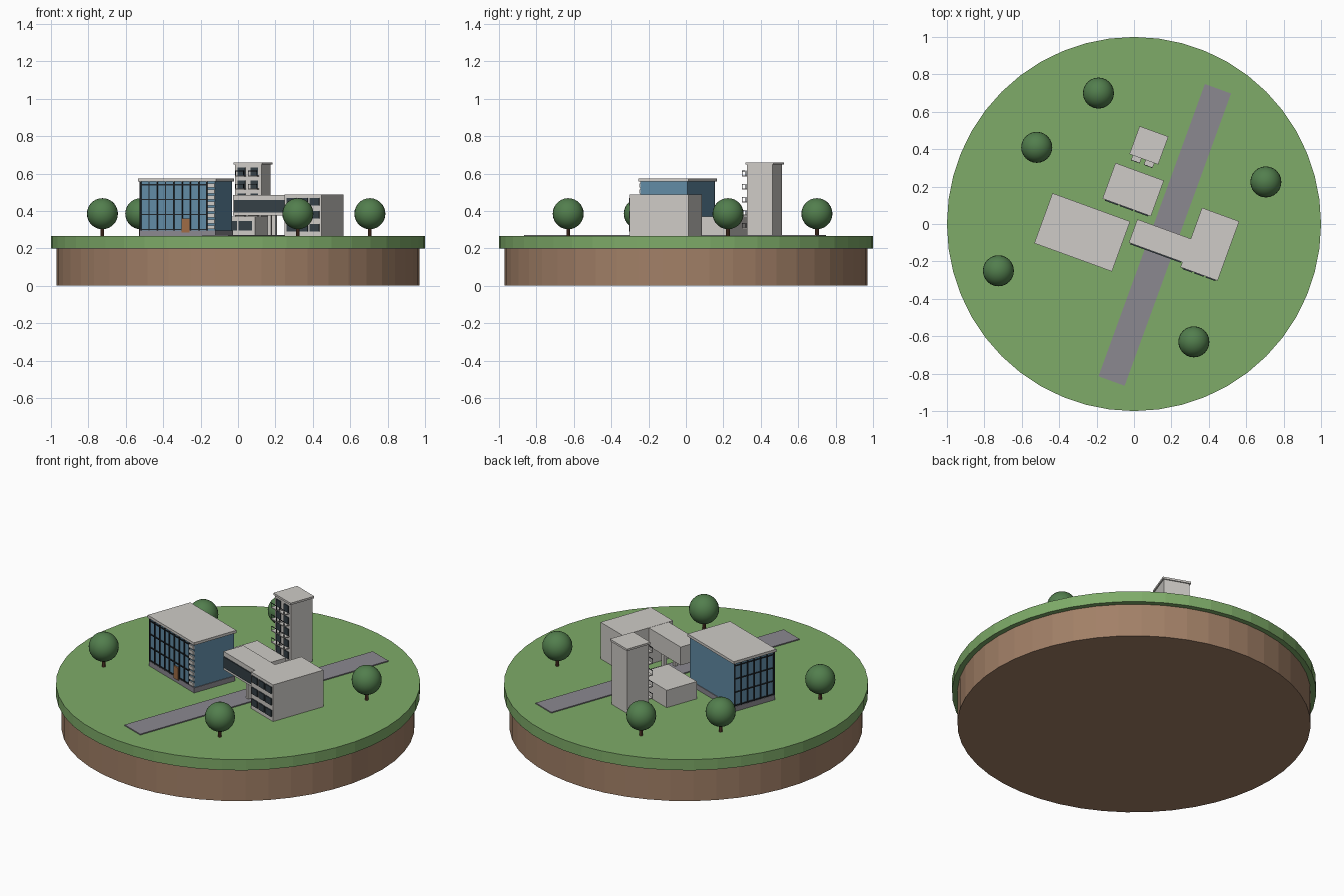
import bpy, bmesh, math
from mathutils import Matrix, Vector

if "Cube" in bpy.data.objects:
    bpy.data.objects.remove(bpy.data.objects["Cube"], do_unlink=True)


def material(name, *rgb):
    m = bpy.data.materials.new(name)
    m.use_nodes = True
    m.diffuse_color = (*rgb, 1)
    m.node_tree.nodes["Principled BSDF"].inputs["Base Color"].default_value = (*rgb, 1)
    return m


GRASS = material("grass green", .21, .41, .14)
SOIL = material("soil brown", .36, .215, .135)
ROAD = material("road grey", .26, .25, .28)
WALL = material("concrete", .62, .60, .57)
GLASS = material("glass blue", .12, .26, .38)
FRAME = material("frame black", .015, .02, .025)
PANE = material("dark window", .035, .05, .06)
DOOR = material("door wood", .35, .15, .06)
LEAF = material("leaf green", .085, .21, .075)
TRUNK = material("bark brown", .13, .055, .03)

# The whole site plan is turned twenty degrees clockwise
SITE = Matrix.Rotation(math.radians(-20), 4, 'Z')
GROUND = .265


def finish(name, bm, mat):
    me = bpy.data.meshes.new(name)
    bm.to_mesh(me)
    bm.free()
    me.materials.append(mat)
    ob = bpy.data.objects.new(name, me)
    bpy.context.collection.objects.link(ob)
    return ob


def boxes(name, mat, spans):
    """One object from boxes given as (u0, u1, v0, v1, z0, z1) in site axes."""
    bm = bmesh.new()
    for u0, u1, v0, v1, z0, z1 in spans:
        mid = Vector((u0 + u1, v0 + v1, z0 + z1)) / 2
        size = Matrix.Diagonal((u1 - u0, v1 - v0, z1 - z0, 1))
        bmesh.ops.create_cube(bm, size=1, matrix=SITE @ Matrix.Translation(mid) @ size)
    return finish(name, bm, mat)


def cylinder(name, mat, r, z0, z1, sides, x=0, y=0):
    bm = bmesh.new()
    bmesh.ops.create_cone(bm, cap_ends=True, segments=sides, radius1=r, radius2=r,
                          depth=z1 - z0, matrix=Matrix.Translation((x, y, (z0 + z1) / 2)))
    return finish(name, bm, mat)


# Ground disc and road
cylinder("soil_base", SOIL, .97, 0, .2, 48)
cylinder("grass_disc", GRASS, 1, .2, GROUND, 48)
boxes("road", ROAD, [(.1, .249, -.83, .833, GROUND - .005, .271)])

# Glass office: plinth, body, roof slab
L, R, F, B = -.457, -.033, -.27, -.003
boxes("office_plinth", ROAD, [(L - .004, R + .004, F - .004, B + .004, GROUND, .295)])
boxes("office_body", GLASS, [(L, R, F, B, .29, .56)])
boxes("office_roof", WALL, [(L - .009, R + .009, F - .009, B + .009, .556, .572)])

# Curtain wall bars on the front and the far side
EDGE = -.075
bars = []
for i in range(9):
    u = L + .003 + (EDGE - L - .006) * i / 8
    bars.append((u - .003, u + .003, F - .006, F, .295, .556))
for i in range(7):
    v = F + .003 + (B - F - .006) * i / 6
    bars.append((L - .006, L, v - .003, v + .003, .295, .556))
for i in range(4):
    z = .3 + .08 * i
    bars.append((L, EDGE, F - .005, F, z - .003, z + .003))
    bars.append((L - .005, L, F, B, z - .003, z + .003))
boxes("office_window_bars", FRAME, bars)
boxes("office_door", DOOR, [(-.22, -.175, F - .009, F, .285, .36)])

# Louvred strip at the office corner
boxes("office_louvre_slats", WALL,
      [(EDGE + .004, R, F - .008, F, .302 + .032 * i, .322 + .032 * i) for i in range(8)])

# Low hall with a row of front windows
boxes("hall_body", WALL, [(-.205, .071, .07, .273, GROUND, .37)])
boxes("hall_windows", PANE,
      [(-.19 + .085 * i, -.115 + .085 * i, .064, .07, .295, .345) for i in range(3)])

# Tower with windows and balconies on each floor
boxes("tower_body", WALL, [(-.144, .006, .35, .495, GROUND, .65)])
boxes("tower_roof", WALL, [(-.151, .013, .343, .502, .648, .66)])
floors = [(u, .33 + .07 * i) for i in range(5) for u in (-.107, -.034)]
boxes("tower_windows", PANE,
      [(u - .021, u + .021, .345, .35, z - .02, z + .022) for u, z in floors])
boxes("tower_balcony_slabs", WALL,
      [(u - .025, u + .025, .315, .35, z - .026, z - .02) for u, z in floors])
boxes("tower_balcony_rails", FRAME,
      [(u - .025, u + .025, .315, .318, z + .002, z + .005) for u, z in floors] +
      [(u + s * .023 - .0015, u + s * .023 + .0015, .315, .318, z - .02, z + .004)
       for u, z in floors for s in (-1, 1)])

# East wing with three bands of windows
boxes("wing_body", WALL, [(.312, .524, -.132, .206, GROUND, .487)])
boxes("wing_windows", PANE,
      [(.325 + .066 * j, .38 + .066 * j, -.138, -.132, z - .02, z + .02)
       for z in (.31, .38, .45) for j in range(3)])

# Bridge over the road on two pillars
boxes("bridge_body", WALL, [(.008, .313, -.103, .03, .375, .486)])
boxes("bridge_window", PANE, [(.018, .305, -.109, -.103, .392, .458)])
boxes("bridge_pillars", WALL, [(.198, .218, v - .01, v + .01, GROUND, .376) for v in (-.075, 0)])

# Trees
for i, (x, y) in enumerate([(-.19, .7), (-.52, .41), (-.725, -.25), (.32, -.63), (.705, .225)]):
    cylinder(f"tree_trunk_{i + 1}", TRUNK, .01, GROUND - .005, .33, 10, x, y)
    bm = bmesh.new()
    bmesh.ops.create_uvsphere(bm, u_segments=24, v_segments=14, radius=.083,
                              matrix=Matrix.Translation((x, y, .385)))
    for f in bm.faces:
        f.smooth = True
    finish(f"tree_crown_{i + 1}", bm, LEAF)
